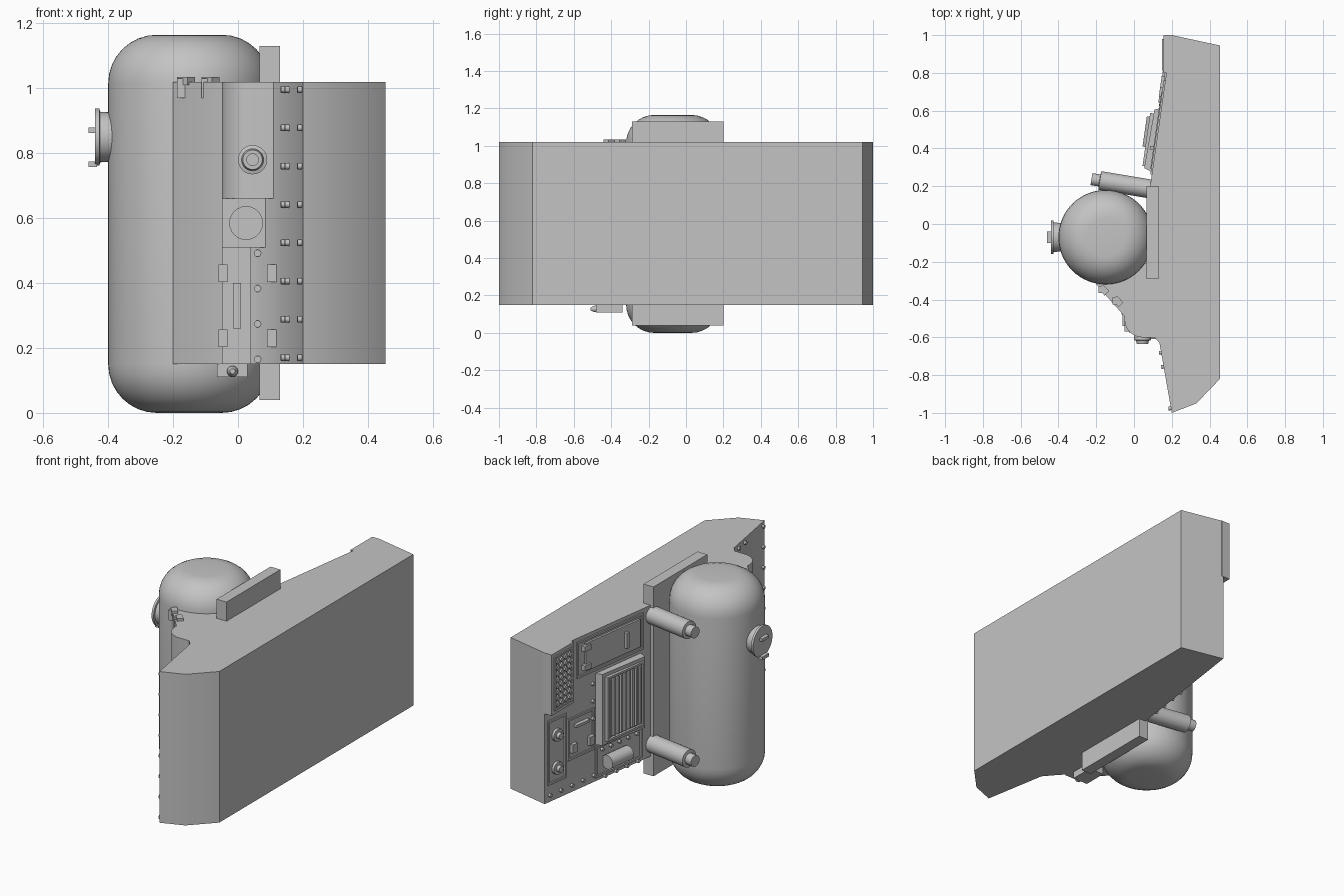
import bpy
import bmesh
import math
from mathutils import Vector

cube = bpy.data.objects.get("Cube")
if cube:
    bpy.data.objects.remove(cube, do_unlink=True)

grey = bpy.data.materials.new("plain grey")
grey.use_nodes = True
COLOUR = (0.55, 0.55, 0.55, 1)
grey.diffuse_color = COLOUR
grey.node_tree.nodes["Principled BSDF"].inputs["Base Color"].default_value = COLOUR


def finish(name, bm):
    """Turn a bmesh into a named, shaded object."""
    bmesh.ops.recalc_face_normals(bm, faces=bm.faces)
    mesh = bpy.data.meshes.new(name)
    bm.to_mesh(mesh)
    bm.free()
    obj = bpy.data.objects.new(name, mesh)
    bpy.context.collection.objects.link(obj)
    mesh.materials.append(grey)
    bpy.ops.object.select_all(action='DESELECT')
    obj.select_set(True)
    bpy.context.view_layer.objects.active = obj
    bpy.ops.object.shade_smooth_by_angle(angle=math.radians(32))
    return obj


def prism(name, plan, bottom, top):
    """Extrude a plan outline between two heights."""
    bm = bmesh.new()
    face = bm.faces.new([bm.verts.new((x, y, bottom)) for x, y in plan])
    grown = bmesh.ops.extrude_face_region(bm, geom=[face])
    verts = [g for g in grown["geom"] if isinstance(g, bmesh.types.BMVert)]
    bmesh.ops.translate(bm, verts=verts, vec=(0, 0, top - bottom))
    return finish(name, bm)


def box(name, x0, x1, y0, y1, bottom, top):
    return prism(name, [(x0, y0), (x1, y0), (x1, y1), (x0, y1)], bottom, top)


def lathe(name, start, end, profile, sides=32):
    """Spin (radius, distance) points around the axis from start to end."""
    start, end = Vector(start), Vector(end)
    turn = Vector((0, 0, 1)).rotation_difference(end - start)
    bm = bmesh.new()
    rings = []
    for radius, along in profile:
        ring = []
        for i in range(sides):
            a = math.tau * i / sides
            p = Vector((radius * math.cos(a), radius * math.sin(a), along))
            ring.append(bm.verts.new(start + turn @ p))
        rings.append(ring)
    for low, high in zip(rings, rings[1:]):
        for i in range(sides):
            j = (i + 1) % sides
            bm.faces.new((low[i], low[j], high[j], high[i]))
    bm.faces.new(rings[0])
    bm.faces.new(rings[-1])
    return finish(name, bm)


def rod(name, start, end, radius, sides=24):
    length = (Vector(end) - Vector(start)).length
    return lathe(name, start, end, [(radius, 0), (radius, length)], sides)


# Slanted equipment wall: positions along y, offset outwards by depth
OUT = Vector((-0.99, 0.141))


def wall(y, depth=0.0):
    return Vector((0.057 + 0.143 * y, y)) + OUT * depth


def wall_box(name, y0, y1, bottom, top, depth, base=-0.01):
    plan = [wall(y0, base), wall(y1, base), wall(y1, depth), wall(y0, depth)]
    return prism(name, plan, bottom, top)


def wall_frame(name, y0, y1, bottom, top, depth=0.008, rim=0.012):
    wall_box(name + "_near", y0, y0 + rim, bottom, top, depth)
    wall_box(name + "_far", y1 - rim, y1, bottom, top, depth)
    wall_box(name + "_sill", y0, y1, bottom, bottom + rim, depth)
    wall_box(name + "_head", y0, y1, top - rim, top, depth)


def wall_rod(name, y, z, radius, depth, base=0.0, sides=16):
    rod(name, (*wall(y, base), z), (*wall(y, depth), z), radius, sides)


BOTTOM, TOP = 0.15, 1.02

# Main slab with its curved front end
prism("main_slab", [(0.2, 1), (0.455, 0.945), (0.455, -0.82), (0.33, -0.95),
                    (0.2, -1), (0.135, -0.63), (0.05, -0.53), (-0.04, -0.5),
                    (-0.2, -0.32), (-0.2, -0.28), (0.085, -0.2), wall(0.2)], BOTTOM, TOP)

# Rounded front housing, above a flat-faced block
bulge = [(0.13, -0.45), (-0.05, -0.45)]
for i in range(9):
    a = math.radians(180 + 90 * i / 8)
    bulge.append((0.045 + 0.095 * math.cos(a), -0.505 + 0.095 * math.sin(a)))
bulge += [(0.11, -0.6), (0.13, -0.62)]
prism("front_housing", bulge, 0.66, TOP)
box("front_block", -0.05, 0.095, -0.57, -0.45, 0.51, 0.66)
rod("front_block_disc", (0.025, -0.56, 0.585), (0.025, -0.575, 0.585), 0.052)
lathe("front_knob", (0.045, -0.59, 0.78), (0.045, -0.64, 0.78),
      [(0.045, 0), (0.045, 0.025), (0.034, 0.028), (0.03, 0.045), (0.018, 0.045), (0.018, 0.04)])

# Lower front cabinet
box("cabinet_face", -0.05, 0.04, -0.535, -0.45, BOTTOM, 0.51)
box("cabinet_handle", -0.015, 0.01, -0.55, -0.53, 0.26, 0.4)
for z in (0.23, 0.43):
    box("cabinet_latch", -0.06, -0.033, -0.54, -0.48, z - 0.027, z + 0.027)
    box("cabinet_hinge", 0.09, 0.13, -0.61, -0.57, z - 0.027, z + 0.027)
for i in range(4):
    z = 0.165 + 0.109 * i
    rod("cabinet_rivet", (0.06, -0.52, z), (0.06, -0.555, z), 0.011, 12)
lathe("bottom_pipe", (-0.017, -0.34, 0.128), (-0.017, -0.51, 0.128),
      [(0.017, 0), (0.017, 0.15), (0.008, 0.17)], 16)
box("bottom_pipe_shroud", -0.065, 0.03, -0.48, -0.34, 0.11, BOTTOM)

# Clips on the diagonal face near the top
for x, y in ((-0.16, -0.35), (-0.085, -0.41)):
    clip = [(x - 0.028, y + 0.005), (x + 0.005, y - 0.03),
            (x + 0.028, y - 0.005), (x - 0.005, y + 0.03)]
    prism("clip_top", clip, 1.01, 1.035)
    box("clip_leg", x - 0.028, x - 0.003, y - 0.015, y + 0.02, 0.97, 1.03)

# Rivet columns on the front sloping strip
for i in range(8):
    z = 0.17 + 0.118 * i
    for x, y in ((0.145, -0.68), (0.157, -0.755), (0.196, -0.975)):
        rod("strip_rivet", (x + 0.01, y, z), (x - 0.013, y - 0.002, z), 0.01, 12)

# Pressure tank with rounded ends
profile = []
for i in range(9):
    a = math.radians(90 * i / 8)
    profile.append((0.1 + 0.15 * math.sin(a), 0.15 - 0.15 * math.cos(a)))
profile += [(r, 1.165 - h) for r, h in reversed(profile)]
lathe("tank", (-0.15, -0.07, 0), (-0.15, -0.07, 1), profile, 64)
box("tank_backplate", 0.067, 0.13, -0.29, 0.2, 0.04, 1.13)

# Tank hatch
lathe("hatch", (-0.38, -0.07, 0.85), (-0.45, -0.07, 0.85),
      [(0.075, 0), (0.078, 0.045), (0.088, 0.047), (0.088, 0.06)], 40)
box("hatch_handle", -0.46, -0.435, -0.1, -0.04, 0.863, 0.88)
box("hatch_catch", -0.46, -0.435, -0.1, -0.04, 0.757, 0.775)

# Support cylinders beside the tank
for z in (0.22, 0.96):
    lathe("support_cylinder", (0.12, 0.18, z), (-0.18, 0.23, z),
          [(0.05, 0), (0.05, 0.305), (0.032, 0.307), (0.032, 0.35)])

# Grille box at the upper rear corner
prism("grille_box", [(0.21, 1), (0.155, 1), (0.155, 0.8), (0.18, 0.8)], 0.67, TOP)
for y in (0.818, 0.973):
    box("grille_side", 0.148, 0.16, y - 0.006, y + 0.006, 0.69, 1)
for z in (0.69, 0.99):
    box("grille_rail", 0.148, 0.16, 0.812, 0.979, z, z + 0.01)
for row in range(8):
    for column in range(4):
        rod("grille_stud", (0.16, 0.84 + 0.037 * column, 0.72 + 0.035 * row),
            (0.147, 0.84 + 0.037 * column, 0.72 + 0.035 * row), 0.017, 4)

# Upper door with hinges and handle
wall_frame("upper_door", 0.26, 0.76, 0.79, 1)
wall_box("upper_door_leaf", 0.29, 0.7, 0.815, 0.975, 0.012)
for z in (0.84, 0.95):
    wall_box("upper_hinge", 0.67, 0.72, z - 0.015, z + 0.015, 0.022)
wall_box("upper_handle", 0.39, 0.41, 0.85, 0.94, 0.03)

# Raised vent with upright slats
vent = [wall(0.27, -0.01), wall(0.62, -0.01), wall(0.6, 0.035), wall(0.29, 0.045)]
prism("vent_box", vent, 0.36, 0.77)
for i in range(9):
    y = 0.325 + 0.028 * i
    wall_box("vent_slat", y, y + 0.013, 0.4, 0.73, 0.055)
wall_frame("vent_rim", 0.3, 0.58, 0.38, 0.75, 0.055)

# Canister panel under the vent
wall_frame("canister_panel", 0.27, 0.62, 0.17, 0.35)
rod("canister", (*wall(0.4, 0.03), 0.25), (*wall(0.56, 0.03), 0.25), 0.04)
for i in range(5):
    wall_rod("canister_rivet", 0.31 + 0.065 * i, 0.32, 0.009, 0.016)

# Knob panel and small middle door
wall_frame("knob_panel", 0.84, 0.98, 0.25, 0.62)
for z in (0.33, 0.52):
    wall_rod("knob_base", 0.91, z, 0.036, 0.015, sides=24)
    wall_rod("knob_grip", 0.91, z, 0.018, 0.035, sides=24)
wall_frame("middle_door", 0.63, 0.83, 0.34, 0.58)
wall_box("middle_handle", 0.68, 0.78, 0.52, 0.535, 0.022)
for y in (0.66, 0.79):
    wall_box("middle_hinge", y - 0.018, y + 0.018, 0.38, 0.43, 0.02)

# Rivet rows along the wall
for i in range(9):
    wall_rod("lower_rivet", 0.3 + 0.083 * i, 0.19 if i > 3 else 0.16, 0.01, 0.014)
for i in range(4):
    wall_rod("upright_rivet", 0.64, 0.42 + 0.1 * i, 0.01, 0.014)
